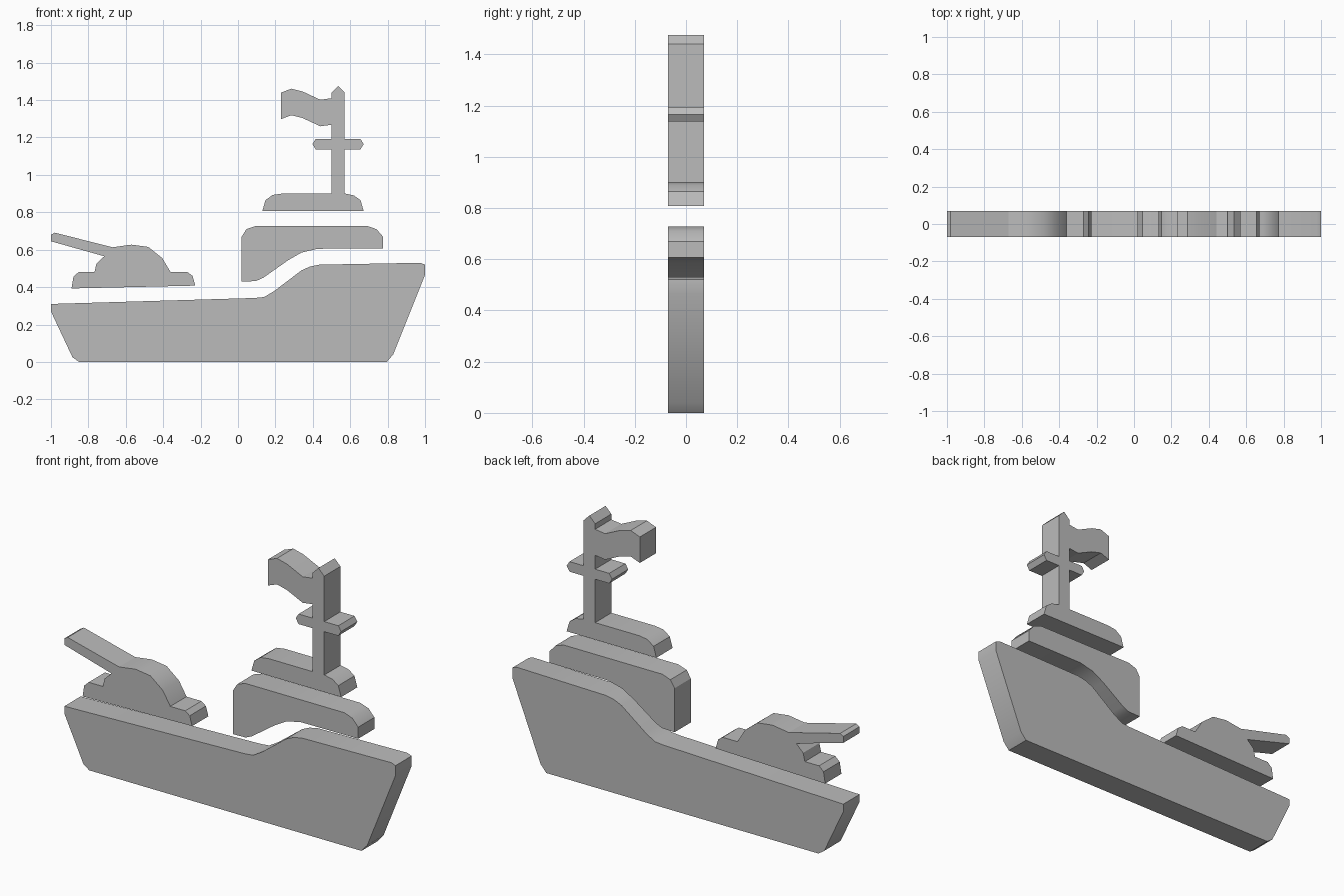
import bpy
import bmesh
from math import radians

HALF_DEPTH = 0.07   # every part is a flat slab of the same thickness
MAST_X = 0.535      # centre line of the mast
FLAG_DROP = 0.142   # height of the flag cloth

if "Cube" in bpy.data.objects:
    bpy.data.objects.remove(bpy.data.objects["Cube"], do_unlink=True)


def make_material(name, rgb):
    colour = (*rgb, 1)
    material = bpy.data.materials.new(name)
    material.use_nodes = True
    material.diffuse_color = colour
    shader = next(n for n in material.node_tree.nodes if n.type == "BSDF_PRINCIPLED")
    shader.inputs["Base Color"].default_value = colour
    return material


plain_grey = make_material("plain_grey", (0.5, 0.5, 0.5))


def slab(name, outline):
    """Extrude an outline in the x-z plane through the common thickness."""
    bm = bmesh.new()
    face = bm.faces.new([bm.verts.new((x, -HALF_DEPTH, z)) for x, z in outline])
    extruded = bmesh.ops.extrude_face_region(bm, geom=[face])["geom"]
    moved = [item for item in extruded if isinstance(item, bmesh.types.BMVert)]
    bmesh.ops.translate(bm, verts=moved, vec=(0, 2 * HALF_DEPTH, 0))
    bmesh.ops.recalc_face_normals(bm, faces=bm.faces)
    mesh = bpy.data.meshes.new(name)
    bm.to_mesh(mesh)
    bm.free()
    mesh.materials.append(plain_grey)
    part = bpy.data.objects.new(name, mesh)
    bpy.context.collection.objects.link(part)
    bpy.ops.object.select_all(action="DESELECT")
    part.select_set(True)
    bpy.context.view_layer.objects.active = part
    bpy.ops.object.shade_smooth_by_angle(angle=radians(32))
    return part


def mirrored(outline, centre):
    """Reflect an outline across a vertical line."""
    return [(2 * centre - x, z) for x, z in reversed(outline)]


# Hull with a raised after deck
slab("hull", [
    (-1, 0.31), (-1, 0.27), (-0.885, 0.025), (-0.85, 0), (0.795, 0),
    (0.83, 0.04), (1, 0.465), (1, 0.52), (0.975, 0.53), (0.435, 0.52),
    (0.385, 0.51), (0.34, 0.49), (0.195, 0.38), (0.14, 0.347), (0.09, 0.342),
])

# Bridge whose underside follows the step in the deck
slab("bridge", [
    (0.02, 0.43), (0.02, 0.67), (0.045, 0.71), (0.095, 0.727),
    (0.69, 0.727), (0.74, 0.71), (0.775, 0.67), (0.775, 0.607),
    (0.425, 0.605), (0.34, 0.585), (0.27, 0.545), (0.135, 0.45), (0.095, 0.432),
])

# Upper deck carrying the mast
slab("upper_deck", [
    (0.13, 0.807), (0.147, 0.865), (0.185, 0.893), (0.235, 0.9),
    (0.575, 0.9), (0.62, 0.89), (0.655, 0.865), (0.672, 0.807),
])

# Mast with a pointed tip
mast_left, mast_right = MAST_X - 0.035, MAST_X + 0.035
slab("mast", [
    (mast_left, 0.9), (mast_left, 1.44), (MAST_X, 1.475),
    (mast_right, 1.44), (mast_right, 0.9),
])

# Cross arms on both sides of the mast
arm = [(mast_right, 1.137), (mast_right, 1.192), (0.655, 1.192),
       (0.672, 1.165), (0.655, 1.137)]
slab("left_cross_arm", arm)
slab("right_cross_arm", mirrored(arm, MAST_X))

# Waving flag: the lower edge repeats the upper one
flag_top = [(0.23, 1.44), (0.285, 1.461), (0.345, 1.446),
            (0.44, 1.402), (mast_left, 1.41)]
flag_bottom = [(x, z - FLAG_DROP) for x, z in reversed(flag_top)]
slab("flag", flag_top + flag_bottom)

# Gun: base plate, domed turret and raised barrel
slab("gun_base", [
    (-0.89, 0.393), (-0.88, 0.455), (-0.853, 0.48),
    (-0.27, 0.48), (-0.243, 0.46), (-0.228, 0.408),
])
barrel_low, barrel_high = (-0.715, 0.565), (-0.67, 0.613)
slab("gun_turret", [
    (-0.767, 0.48), (-0.757, 0.525), barrel_low, barrel_high,
    (-0.57, 0.627), (-0.48, 0.615), (-0.405, 0.555), (-0.36, 0.48),
])
slab("gun_barrel", [
    barrel_low, (-1, 0.645), (-1, 0.68), (-0.98, 0.691), barrel_high,
])
